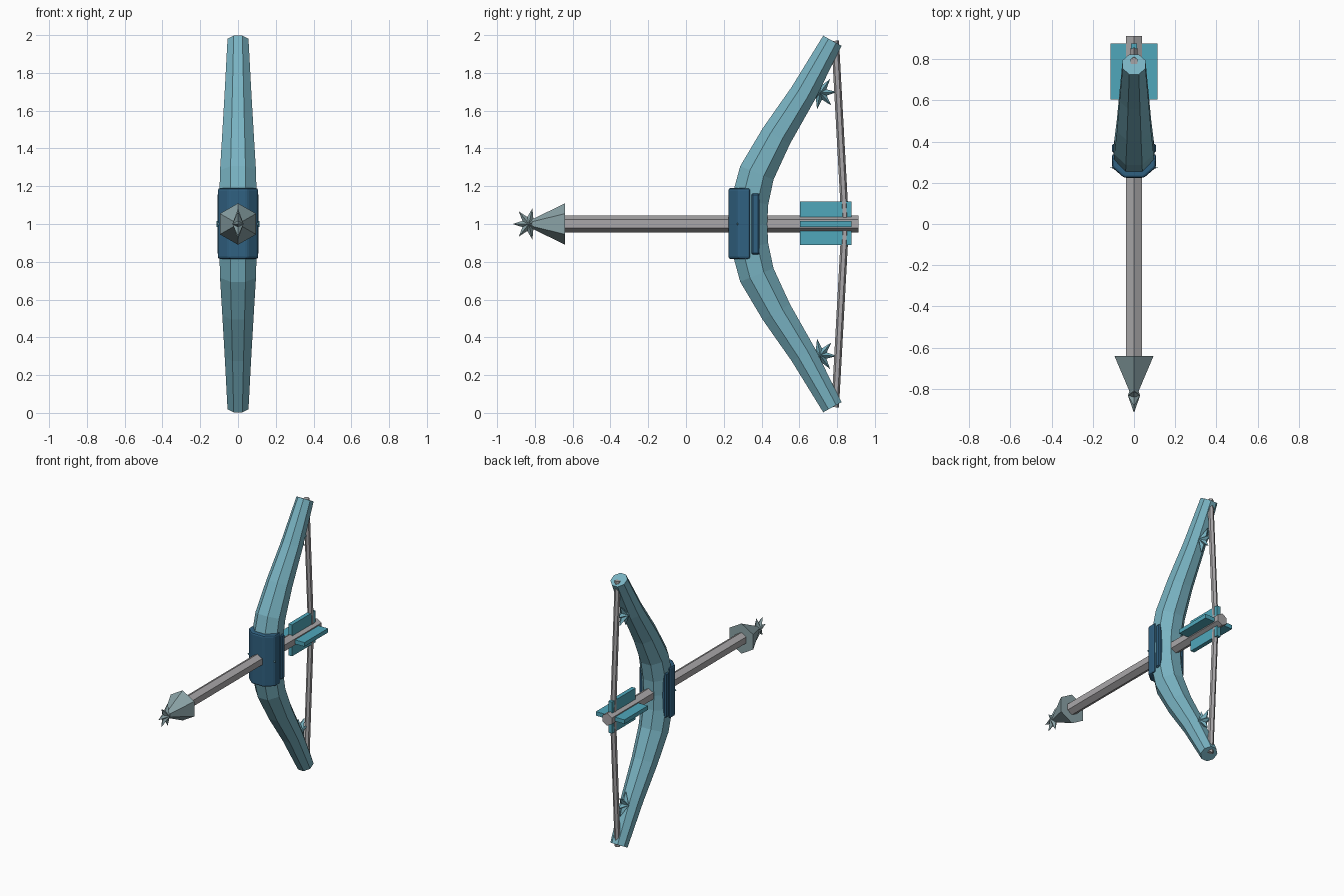
import bpy, bmesh, math
from mathutils import Vector

if "Cube" in bpy.data.objects:
    bpy.data.objects.remove(bpy.data.objects["Cube"])


def mat(name, c):
    m = bpy.data.materials.new(name)
    m.diffuse_color = (*c, 1)
    m.use_nodes = True
    m.node_tree.nodes["Principled BSDF"].inputs["Base Color"].default_value = m.diffuse_color
    return m


LIMB = mat("pale_blue", (0.19, 0.45, 0.54))
NAVY = mat("navy", (0.03, 0.12, 0.22))
TEAL = mat("teal", (0.08, 0.39, 0.50))
STEEL = mat("pale_steel", (0.26, 0.37, 0.39))
GREY = mat("grey", (0.40, 0.39, 0.40))


def finish(name, bm, material):
    bmesh.ops.recalc_face_normals(bm, faces=bm.faces)
    me = bpy.data.meshes.new(name)
    bm.to_mesh(me)
    bm.free()
    ob = bpy.data.objects.new(name, me)
    bpy.context.collection.objects.link(ob)
    me.materials.append(material)
    return ob


def sweep(name, path, sides, offset, material):
    """Polygon tube along (y, z, radius) points in the x = 0 plane."""
    bm = bmesh.new()
    pts = [Vector((0, p[0], p[1])) for p in path]
    rings = []
    for i, p in enumerate(pts):
        t = (pts[min(i + 1, len(pts) - 1)] - pts[max(i - 1, 0)]).normalized()
        n = Vector((0, t.z, -t.y))
        ring = []
        for k in range(sides):
            a = offset + math.tau * k / sides
            ring.append(bm.verts.new(p + path[i][2] * (n * math.cos(a) + Vector((math.sin(a), 0, 0)))))
        rings.append(ring)
    for a, b in zip(rings, rings[1:]):
        for k in range(sides):
            j = (k + 1) % sides
            bm.faces.new((a[k], a[j], b[j], b[k]))
    bm.faces.new(rings[0])
    bm.faces.new(rings[-1])
    return finish(name, bm, material)


def box(name, centre, size, material, bevel=0):
    bm = bmesh.new()
    bmesh.ops.create_cube(bm, size=1)
    bmesh.ops.scale(bm, vec=size, verts=bm.verts)
    bmesh.ops.translate(bm, vec=centre, verts=bm.verts)
    if bevel:
        bmesh.ops.bevel(bm, geom=bm.edges[:], offset=bevel, segments=1, affect='EDGES')
    return finish(name, bm, material)


def star(name, y, z, radii, depth, points, start, material):
    """Faceted star in the y-z plane, raised to a peak on both sides."""
    bm = bmesh.new()
    n = points * 2
    rim = []
    for i in range(n):
        a = start + math.tau * i / n
        r = radii[i % 2]
        rim.append(bm.verts.new((0, y + r * math.cos(a), z + r * math.sin(a))))
    for x in (-depth, depth):
        peak = bm.verts.new((x, y, z))
        for i in range(n):
            bm.faces.new((peak, rim[i], rim[(i + 1) % n]))
    return finish(name, bm, material)


# Bow: upper half of the centre line mirrored about z = 1
upper = [(0.33, 1.0, 0.108), (0.338, 1.12, 0.107), (0.375, 1.27, 0.103),
         (0.478, 1.465, 0.09), (0.62, 1.69, 0.076), (0.775, 1.97, 0.06)]
lower = [(y, 2 - z, r) for y, z, r in upper[:0:-1]]
sweep("bow_limbs", lower + upper, 8, math.pi / 8, LIMB)

# Bowstring drawn back slightly against the arrow
sweep("bowstring", [(0.79, 0.03, 0.02), (0.843, 1.0, 0.02), (0.79, 1.97, 0.02)], 6, 0, GREY)

# Grip wrap: half-octagon sleeve over the front of the bow
bm = bmesh.new()
outline = [(-0.107, 0.34), (-0.107, 0.275), (-0.048, 0.224),
           (0.048, 0.224), (0.107, 0.275), (0.107, 0.34)]
low = [bm.verts.new((x, y, 0.815)) for x, y in outline]
f = bm.faces.new(low)
ext = bmesh.ops.extrude_face_region(bm, geom=[f])["geom"]
bmesh.ops.translate(bm, vec=(0, 0, 0.375), verts=[v for v in ext if isinstance(v, bmesh.types.BMVert)])
bmesh.ops.recalc_face_normals(bm, faces=bm.faces)
bmesh.ops.bevel(bm, geom=bm.edges[:], offset=0.012, segments=2, affect='EDGES', profile=0.5)
finish("grip_wrap", bm, NAVY)

# Side bands and diamond studs of the grip
for side, s in (("left", -1), ("right", 1)):
    box("grip_band_" + side, (s * 0.09, 0.367, 1.0), (0.036, 0.043, 0.325), NAVY, 0.008)
    star("grip_stud_" + side, 0.273, 1.0, (0.03, 0.08), 0.116, 2, 0, LIMB)

# Arrow shaft and conical head
sweep("arrow_shaft", [(-0.66, 1, 0.045), (0.912, 1, 0.045)], 6, 0, GREY)
sweep("arrow_head", [(-0.86, 1, 0.002), (-0.64, 1, 0.11)], 6, 0, STEEL)

# Crossed fletching
box("fletching_upright", (0, 0.74, 1.003), (0.03, 0.272, 0.23), TEAL)
box("fletching_level", (0, 0.74, 1.0), (0.23, 0.272, 0.03), TEAL)

# Star ornaments on the arrow tip and inside both limbs
star("tip_star", -0.832, 1.0, (0.085, 0.038), 0.03, 7, math.pi, STEEL)
for part, s in (("upper", 1), ("lower", -1)):
    star("limb_star_" + part, 0.71, 1 + s * 0.695, (0.09, 0.038), 0.035, 7, s * -1.75, LIMB)
